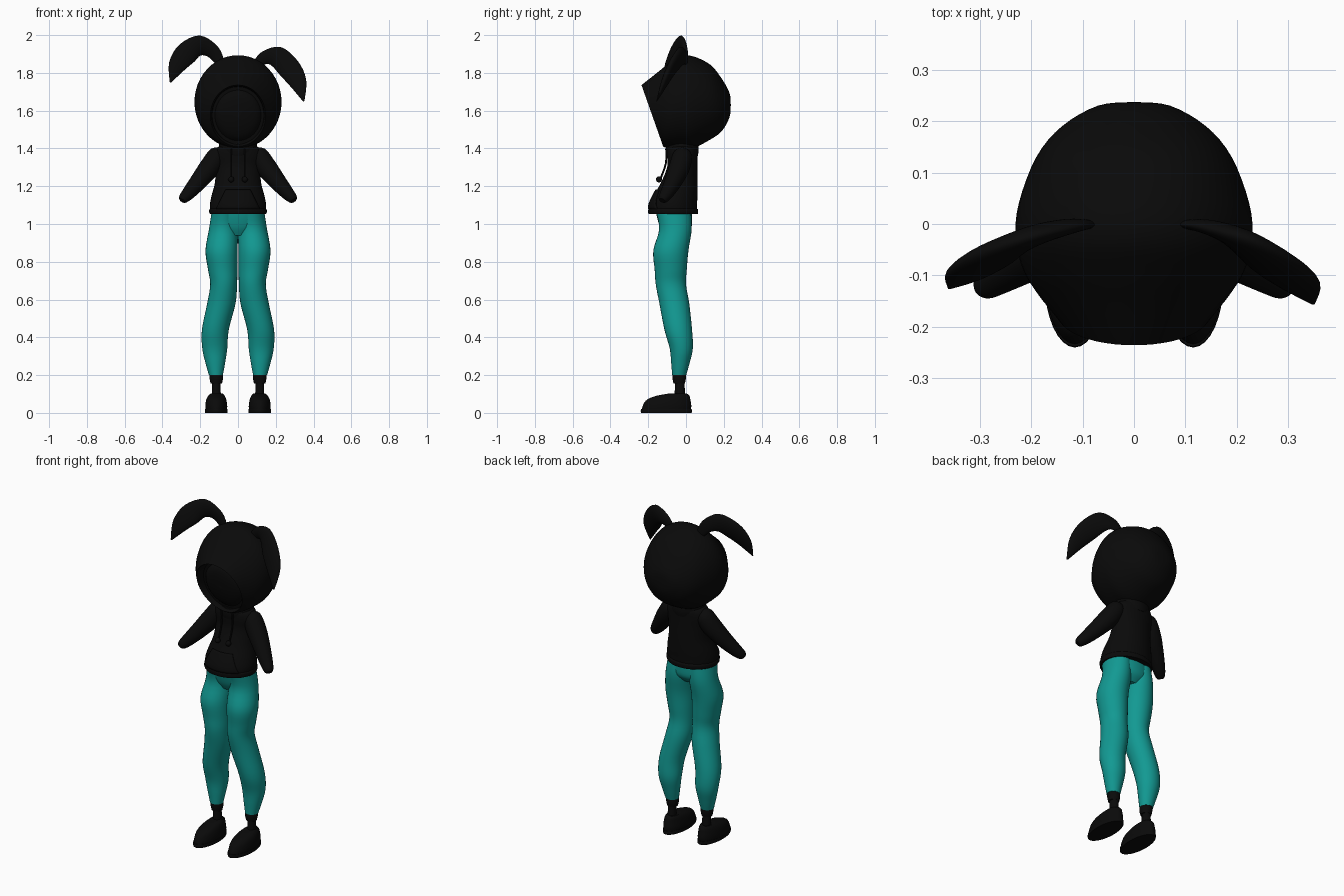
import bpy, bmesh, math
from mathutils import Vector

cube = bpy.data.objects.get("Cube")
if cube:
    bpy.data.objects.remove(cube, do_unlink=True)


def material(name, rgb):
    m = bpy.data.materials.new(name)
    m.use_nodes = True
    m.diffuse_color = (*rgb, 1)
    m.node_tree.nodes["Principled BSDF"].inputs["Base Color"].default_value = (*rgb, 1)
    return m


BLACK = material("black cloth", (0.003, 0.003, 0.003))
TEAL = material("teal cloth", (0.006, 0.32, 0.29))


def finish(name, bm, mat, angle=40):
    bmesh.ops.remove_doubles(bm, verts=bm.verts, dist=0.0001)
    bmesh.ops.recalc_face_normals(bm, faces=bm.faces)
    mesh = bpy.data.meshes.new(name)
    bm.to_mesh(mesh)
    bm.free()
    mesh.materials.append(mat)
    ob = bpy.data.objects.new(name, mesh)
    bpy.context.collection.objects.link(ob)
    bpy.ops.object.select_all(action="DESELECT")
    ob.select_set(True)
    bpy.context.view_layer.objects.active = ob
    bpy.ops.object.shade_smooth_by_angle(angle=math.radians(angle))
    return ob


def spline(a, b, c, d, t):
    return 0.5 * (2 * b + (c - a) * t + (2 * a - 5 * b + 4 * c - d) * t * t
                  + (3 * b - a - 3 * c + d) * t ** 3)


def loft(name, rings, mat, seg=32, steps=4):
    """Smooth skin through rings given as (centre, u radius, v radius) vectors."""
    full = []
    for i in range(len(rings) - 1):
        quad = [rings[max(0, min(len(rings) - 1, i + k))] for k in (-1, 0, 1, 2)]
        for s in range(steps):
            full.append([spline(*(q[n] for q in quad), s / steps) for n in range(3)])
    full.append(rings[-1])
    bm = bmesh.new()
    loops = []
    for c, u, v in full:
        angles = [math.tau * k / seg for k in range(seg)]
        loops.append([bm.verts.new(c + u * math.cos(a) + v * math.sin(a)) for a in angles])
    for a, b in zip(loops, loops[1:]):
        for k in range(seg):
            j = (k + 1) % seg
            bm.faces.new((a[k], a[j], b[j], b[k]))
    bm.faces.new(loops[0])
    bm.faces.new(loops[-1])
    return finish(name, bm, mat)


def stack(rows, side=1):
    """Level rings from rows of z, centre x, centre y, x radius, y radius."""
    return [(Vector((side * x, y, z)), Vector((rx, 0, 0)), Vector((0, ry, 0)))
            for z, x, y, rx, ry in rows]


def sweep(points, flat=1.0):
    """Rings along a path of x, y, z, radius; flat thins the second radius."""
    pos = [Vector(p[:3]) for p in points]
    rings = []
    for i, p in enumerate(points):
        t = (pos[min(i + 1, len(pos) - 1)] - pos[max(i - 1, 0)]).normalized()
        u = t.cross(Vector((0, 1, 0))).normalized()
        rings.append((pos[i], u * p[3], u.cross(t) * p[3] * flat))
    return rings


# Hood with a tilted face opening: y, centre z, x radius, z radius, forward lean
hood = [(.237, 1.63, .004, .004, 0), (.23, 1.63, .07, .065, 0), (.19, 1.63, .14, .138, 0),
        (.13, 1.645, .19, .197, 0), (.04, 1.645, .224, .242, 0), (-.03, 1.645, .23, .244, 0),
        (-.09, 1.625, .215, .222, -.005), (-.135, 1.6, .187, .195, -.025),
        (-.175, 1.575, .15, .165, -.055), (-.175, 1.575, .147, .162, -.055),
        (-.16, 1.575, .14, .155, -.05), (-.13, 1.575, .137, .152, -.035)]
loft("hood", [(Vector((0, y, z)), Vector((rx, 0, 0)), Vector((0, lean, rz)))
              for y, z, rx, rz, lean in hood], BLACK, seg=48)

# Rounded face set back in the hood
face = [(-.1, .139, .154, -.035), (-.145, .11, .12, -.028), (-.163, .06, .065, -.015),
        (-.168, .003, .003, 0)]
loft("face", [(Vector((0, y, 1.575)), Vector((rx, 0, 0)), Vector((0, lean, rz)))
              for y, rx, rz, lean in face], BLACK)

# Drooping ears, the right one held higher
loft("right_ear", sweep([(-.085, 0, 1.84, .02), (-.13, -.005, 1.91, .037), (-.2, -.025, 1.945, .053),
                         (-.27, -.06, 1.905, .06), (-.325, -.095, 1.835, .045),
                         (-.358, -.125, 1.75, .004)], .4), BLACK)
loft("left_ear", sweep([(.085, 0, 1.84, .015), (.14, -.005, 1.88, .035), (.205, -.03, 1.885, .056),
                        (.27, -.075, 1.825, .06), (.32, -.115, 1.745, .045),
                        (.348, -.155, 1.65, .004)], .4), BLACK)

# Hooded top: body, collar and hem
torso = loft("hoodie_body", stack([(1.055, 0, -.068, .146, .125), (1.1, 0, -.067, .149, .125),
                                   (1.15, 0, -.055, .14, .116), (1.22, 0, -.035, .122, .097),
                                   (1.3, 0, -.02, .12, .08), (1.36, 0, -.02, .13, .08),
                                   (1.4, 0, -.02, .115, .08), (1.42, 0, -.02, .08, .07)]), BLACK)
loft("collar", stack([(1.36, 0, -.02, .085, .082), (1.39, 0, -.02, .1, .087),
                      (1.43, 0, -.02, .1, .085)]), BLACK)
loft("hem_band", stack([(1.052, 0, -.068, .148, .13), (1.06, 0, -.068, .152, .132),
                        (1.075, 0, -.068, .152, .132), (1.082, 0, -.068, .148, .126)]), BLACK)

# Front pocket laid on the body
bm = bmesh.new()
bmesh.ops.create_grid(bm, x_segments=16, y_segments=10, size=1)
for v in bm.verts:
    half = .09 - .025 * v.co.y
    v.co = (v.co.x * half, -.4, 1.13 + v.co.y * .05)
pocket = finish("front_pocket", bm, BLACK)
wrap = pocket.modifiers.new("wrap", "SHRINKWRAP")
wrap.target = torso
wrap.wrap_method = "PROJECT"
wrap.use_project_y = True
wrap.use_negative_direction = wrap.use_positive_direction = True
wrap.offset = .004
thick = pocket.modifiers.new("thickness", "SOLIDIFY")
thick.thickness = .008
thick.offset = 0

# Waist of the trousers
loft("trouser_waist", stack([(1.07, 0, -.065, .138, .095), (1.03, 0, -.06, .14, .092),
                             (.98, 0, -.055, .125, .082), (.94, 0, -.06, .07, .055)]), TEAL)

for side, label in ((1, "left"), (-1, "right")):
    # Sleeve with covered hand
    arm = [(.075, -.015, 1.385, .02), (.105, -.018, 1.365, .05), (.15, -.035, 1.3, .055),
           (.205, -.065, 1.23, .047), (.26, -.1, 1.165, .036), (.288, -.12, 1.135, .027),
           (.296, -.126, 1.124, .018)]
    loft(label + "_sleeve", sweep([(side * x, *rest) for x, *rest in arm]), BLACK)
    # Drawstring and its knot
    cord = [(.036, -.105, 1.4, .005), (.036, -.107, 1.32, .005), (.036, -.135, 1.24, .005)]
    loft(label + "_drawstring", sweep([(side * x, *rest) for x, *rest in cord]), BLACK, seg=8)
    bm = bmesh.new()
    bmesh.ops.create_uvsphere(bm, u_segments=12, v_segments=8, radius=.016)
    bmesh.ops.translate(bm, verts=bm.verts, vec=(side * .036, -.143, 1.236))
    finish(label + "_drawstring_knot", bm, BLACK)
    # Trouser leg
    leg = [(1.06, .07, -.065, .07, .092), (.97, .077, -.056, .077, .086),
           (.86, .087, -.08, .085, .093), (.76, .081, -.081, .078, .085),
           (.68, .076, -.08, .071, .08), (.58, .088, -.062, .075, .079),
           (.44, .12, -.041, .071, .073), (.34, .123, -.025, .066, .061),
           (.26, .12, -.03, .051, .048), (.2, .117, -.036, .037, .037)]
    loft(label + "_trouser_leg", stack(leg, side), TEAL)
    # Sock cuff and ankle
    loft(label + "_sock_cuff", stack([(.205, .115, -.036, .035, .035), (.18, .115, -.036, .035, .035),
                                      (.155, .115, -.036, .03, .03)], side), BLACK)
    loft(label + "_ankle", stack([(.165, .115, -.033, .023, .026),
                                  (.08, .115, -.033, .024, .027)], side), BLACK)
    # Shoe and sole
    loft(label + "_shoe", stack([(.015, .115, -.104, .057, .13), (.04, .115, -.1, .058, .128),
                                 (.07, .115, -.092, .053, .115), (.09, .114, -.07, .044, .088),
                                 (.102, .113, -.045, .032, .05)], side), BLACK)
    loft(label + "_sole", stack([(0, .115, -.104, .059, .134), (.01, .115, -.104, .06, .136),
                                 (.02, .115, -.104, .059, .134)], side), BLACK)
